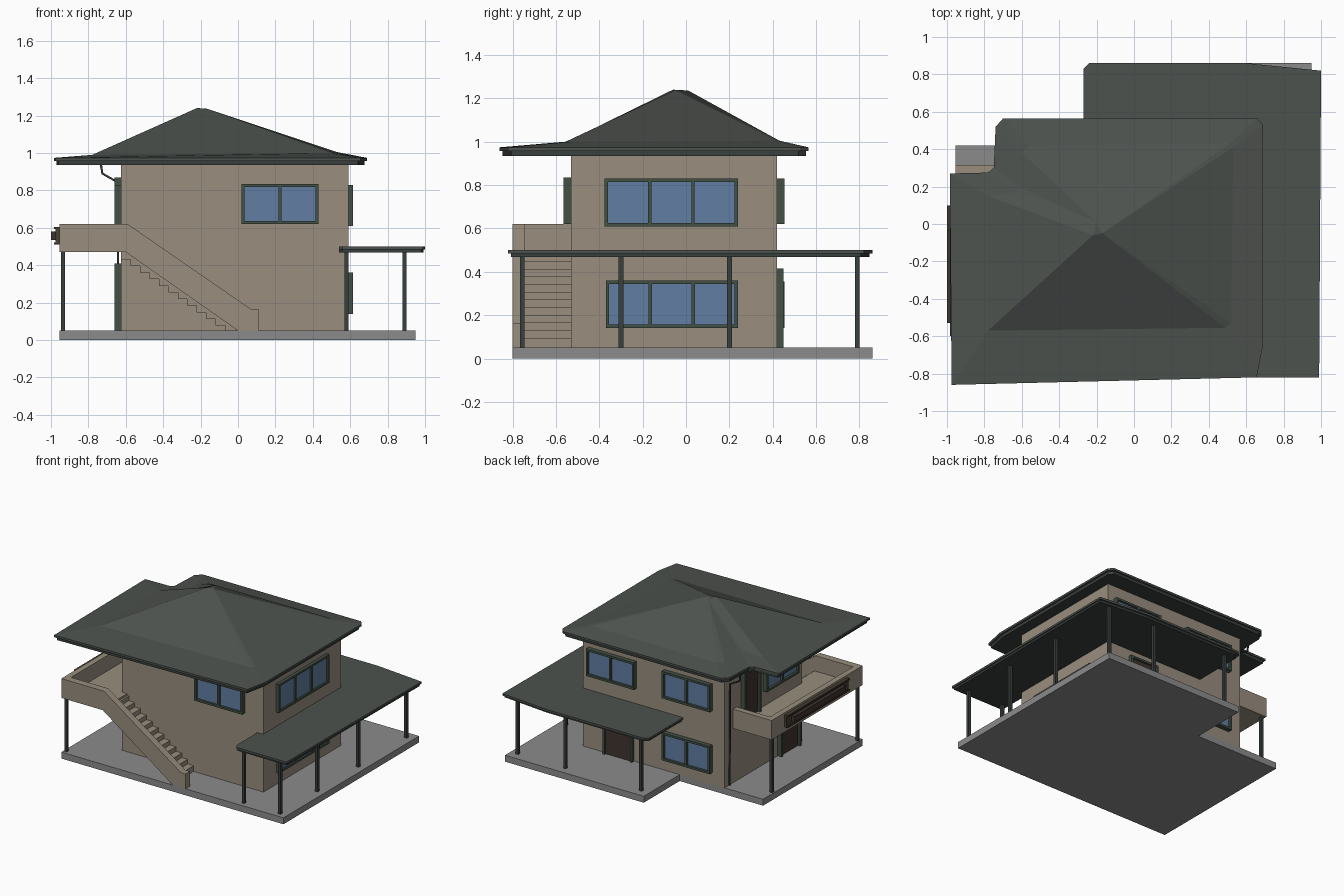
import bpy, bmesh
from mathutils import Vector

if "Cube" in bpy.data.objects:
    bpy.data.objects.remove(bpy.data.objects["Cube"])


def mat(name, rgb):
    m = bpy.data.materials.new(name)
    m.diffuse_color = (*rgb, 1)
    m.use_nodes = True
    m.node_tree.nodes["Principled BSDF"].inputs["Base Color"].default_value = m.diffuse_color
    return m


WALL = mat("plaster", (0.32, 0.27, 0.21))
ROOF = mat("roof", (0.075, 0.085, 0.076))
FRAME = mat("frame", (0.055, 0.08, 0.06))
GLASS = mat("glass", (0.12, 0.21, 0.36))
WOOD = mat("wood", (0.05, 0.033, 0.027))
POST = mat("post", (0.04, 0.05, 0.045))
STONE = mat("concrete", (0.26, 0.26, 0.26))
SIGN = mat("sign", (0.06, 0.05, 0.03))


def finish(name, bm, material):
    bmesh.ops.recalc_face_normals(bm, faces=bm.faces)
    me = bpy.data.meshes.new(name)
    bm.to_mesh(me)
    bm.free()
    ob = bpy.data.objects.new(name, me)
    me.materials.append(material)
    bpy.context.collection.objects.link(ob)
    return ob


def boxes(name, items, material):
    """One object from boxes given as (x0, x1, y0, y1, z0, z1)."""
    bm = bmesh.new()
    for x0, x1, y0, y1, z0, z1 in items:
        vs = bmesh.ops.create_cube(bm, size=1)["verts"]
        for v in vs:
            v.co = Vector(((x0 + x1) / 2 + v.co.x * (x1 - x0),
                           (y0 + y1) / 2 + v.co.y * (y1 - y0),
                           (z0 + z1) / 2 + v.co.z * (z1 - z0)))
    return finish(name, bm, material)


def prism(name, pts, vec, material):
    """Extrude a flat outline of 3D points along vec."""
    bm = bmesh.new()
    f = bm.faces.new([bm.verts.new(p) for p in pts])
    r = bmesh.ops.extrude_face_region(bm, geom=[f])
    bmesh.ops.translate(bm, vec=vec, verts=[v for v in r["geom"] if isinstance(v, bmesh.types.BMVert)])
    if not f.is_valid or len(bm.faces) < len(pts) + 2:
        bm.faces.new([v for v in bm.verts][:len(pts)])
    return finish(name, bm, material)


def plate(name, outline, z0, z1, material, s=1.0, c=(0, 0)):
    pts = [(c[0] + (x - c[0]) * s, c[1] + (y - c[1]) * s, z0) for x, y in outline]
    return prism(name, pts, (0, 0, z1 - z0), material)


# base slab and house body
plate("base_slab", [(-.955, -.8), (.95, -.8), (.95, .86), (-.24, .86), (-.24, .42), (-.955, .42)], 0, .05, STONE)
X0, X1, Y0, Y1 = -.625, .59, -.53, .42
boxes("house_walls", [(X0, X1, Y0, Y1, .05, .95)], WALL)


def on_wall(side, u0, u1, z0, z1, d0, d1):
    """Box on a wall: u runs along it, d is the distance outward."""
    if side == "front":
        return (u0, u1, Y0 - d1, Y0 - d0, z0, z1)
    if side == "back":
        return (u0, u1, Y1 + d0, Y1 + d1, z0, z1)
    if side == "right":
        return (X1 + d0, X1 + d1, u0, u1, z0, z1)
    return (X0 - d1, X0 - d0, u0, u1, z0, z1)


def opening(name, side, u0, u1, z0, z1, panes, d=.035, door=False):
    b = .016
    fr = [on_wall(side, u0, u1, z1 - b, z1, -.01, d)]
    if not door:
        fr.append(on_wall(side, u0, u1, z0, z0 + b, -.01, d))
    for i in range(panes + 1):
        u = u0 + (u1 - u0 - b) * i / panes
        fr.append(on_wall(side, u, u + b, z0, z1, -.01, d))
    boxes(name + "_frame", fr, FRAME)
    inner = [on_wall(side, u0 + b / 2, u1 - b / 2, z0, z1 - b / 2, -.01, d * .5)]
    boxes(name + ("_leaf" if door else "_glass"), inner, WOOD if door else GLASS)


# windows and doors
opening("front_window", "front", .02, .43, .62, .835, 2)
opening("right_upper_window", "right", -.375, .24, .61, .83, 3, .025)
opening("right_lower_window", "right", -.37, .24, .14, .36, 3, .025)
opening("back_window_a", "back", .13, .54, .62, .83, 2)
opening("back_window_b", "back", -.52, -.11, .62, .83, 2)
opening("back_lower_window", "back", -.52, -.11, .14, .355, 2)
opening("left_upper_window", "left", -.45, -.05, .62, .83, 2)
opening("back_door", "back", .15, .4, .05, .415, 1, .03, True)
opening("left_upper_door", "left", .02, .22, .5, .87, 1, .035, True)
opening("left_lower_door", "left", -.47, -.23, .05, .41, 1, .035, True)

# balcony floor and parapets
boxes("balcony_floor", [(-.95, X0, -.79, .31, .47, .5), (-.64, -.58, -.79, -.53, .47, .5)], WALL)
boxes("balcony_parapet", [(-.955, -.91, -.8, .315, .47, .62), (-.91, X0, .27, .315, .47, .62)], WALL)

# stair parapet: front side of the balcony running down to the ground
side = [(-.955, .47), (-.6, .47), (0, .05), (.11, .05), (.11, .165), (.07, .165), (-.59, .62), (-.955, .62)]
prism("stair_parapet", [(x, -.8, z) for x, z in side], (0, .055, 0), WALL)

# stair treads
steps, tread, rise = 12, .0505, .0355
boxes("stair_steps", [(-.625 + i * tread, -.565 + i * tread, -.745, -.53,
                       max(.05, .432 - i * rise), .485 - i * rise) for i in range(steps)], WALL)

# blank sign board on the balcony
boxes("sign_board", [(-.975, -.955, -.6, .16, .51, .605)], SIGN)
boxes("sign_panel", [(-.985, -.975, -.6, .16, .51, .522), (-.985, -.975, -.6, .16, .593, .605),
                     (-1.0, -.975, -.53, .1, .535, .58)], WOOD)

# posts
porch = [(.89, y) for y in (-.755, -.3, .2, .79)] + [(.58, -.755), (.48, .79), (-.17, .79)]
r = .011
boxes("porch_posts", [(x - r, x + r, y - r, y + r, .05, .485) for x, y in porch], POST)
boxes("balcony_posts", [(-.935 - r, -.935 + r, y - r, y + r, .05, .475) for y in (-.765, .285)], POST)

# porch roof wrapping the right and back sides
L = [(.54, -.79), (.56, -.82), (.99, -.82), (1.0, .82), (.6, .86), (-.24, .86), (-.27, .83),
     (-.27, .41), (.58, .41), (.58, -.535), (.54, -.535)]
plate("porch_roof", L, .484, .5, ROOF)
plate("porch_fascia", L, .468, .486, POST, .983, (.5, 0))

# main hip roof: eave plate, shallow skirt, then steep slopes to the apex
outer = [(-.975, -.86), (.655, -.82), (.69, -.65), (.69, .53), (.66, .565), (-.7, .565), (-.74, .52),
         (-.75, .3), (-.78, .275), (-.985, .27)]
inner = [(-.78, -.57, .99), (.49, -.555, 1.0), (.52, -.53, 1.0), (.53, .41, 1.005), (.51, .43, 1.005),
         (-.56, .42, 1.0), (-.6, .38, 1.0), (-.6, .19, 1.02), (-.63, .17, 1.015), (-.78, .15, .988)]
plate("main_fascia", outer, .935, .962, POST, .982, (-.13, -.14))
bm = bmesh.new()
low = [bm.verts.new((x, y, .958)) for x, y in outer]
rim = [bm.verts.new((x, y, .974)) for x, y in outer]
mid = [bm.verts.new(p) for p in inner]
top = [bm.verts.new((-.22, -.06, 1.24)), bm.verts.new((-.17, -.05, 1.238)), bm.verts.new((-.2, .01, 1.236))]
apex = [0, 1, 1, 1, 1, 2, 2, 2, 2, 0]
n = len(outer)
bm.faces.new(low)
bm.faces.new(top)
for i in range(n):
    j = (i + 1) % n
    bm.faces.new((low[i], low[j], rim[j], rim[i]))
    bm.faces.new((rim[i], rim[j], mid[j], mid[i]))
    a, b = top[apex[i]], top[apex[j]]
    bm.faces.new((mid[i], mid[j], a) if a is b else (mid[i], mid[j], b, a))
finish("main_roof", bm, ROOF)

# drain pipe at the back left corner
cu = bpy.data.curves.new("drain_pipe", "CURVE")
cu.dimensions = "3D"
cu.bevel_depth = .007
cu.bevel_resolution = 1
sp = cu.splines.new("POLY")
path = [(-.735, .38, .95), (-.725, .38, .89), (-.645, .38, .845), (-.64, .38, .06)]
sp.points.add(len(path) - 1)
for p, co in zip(sp.points, path):
    p.co = (*co, 1)
cu.materials.append(POST)
bpy.context.collection.objects.link(bpy.data.objects.new("drain_pipe", cu))
